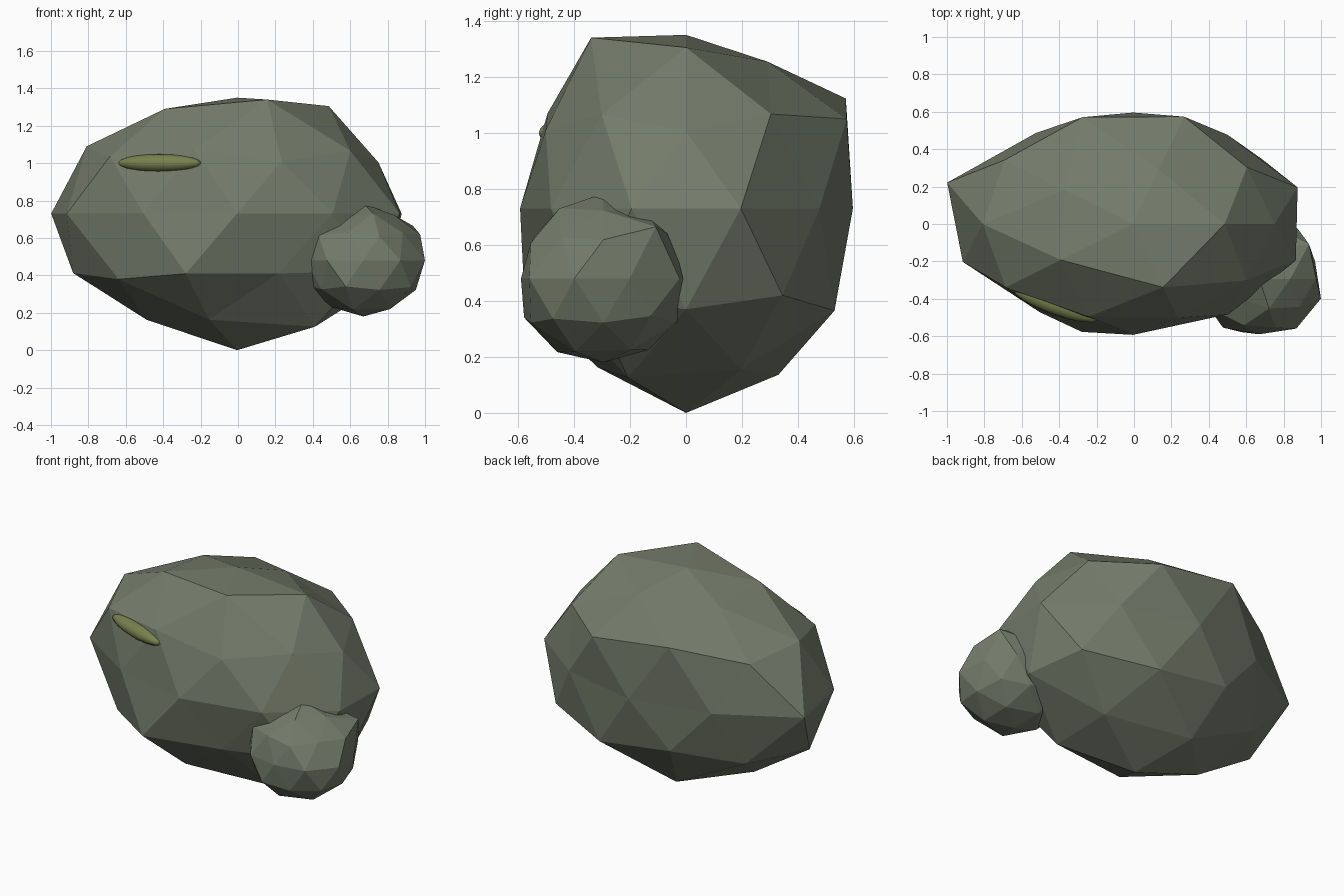
import bpy, bmesh, math
from mathutils import Matrix

if "Cube" in bpy.data.objects:
    bpy.data.objects.remove(bpy.data.objects["Cube"])


def material(name, rgb):
    m = bpy.data.materials.new(name)
    m.diffuse_color = (*rgb, 1.0)
    m.use_nodes = True
    m.node_tree.nodes["Principled BSDF"].inputs["Base Color"].default_value = m.diffuse_color
    return m


STONE = material("grey_green_stone", (0.175, 0.20, 0.145))
MOSS = material("moss_green", (0.19, 0.22, 0.075))


def finish(name, bm, mat):
    me = bpy.data.meshes.new(name)
    bm.to_mesh(me)
    bm.free()
    me.materials.append(mat)
    ob = bpy.data.objects.new(name, me)
    bpy.context.collection.objects.link(ob)
    return ob


def band_key(v):
    # order by level from the top down, then counter-clockwise from +x
    return (-round(v.co.z, 2), round(math.degrees(math.atan2(v.co.y, v.co.x))) % 360)


def rock(name, centre, radii, bumps):
    """Faceted icosphere whose corners are pushed in or out, band by band."""
    bm = bmesh.new()
    bmesh.ops.create_icosphere(bm, subdivisions=2, radius=1.0)
    for v, r in zip(sorted(bm.verts, key=band_key), bumps):
        v.co = [c + s * r * d for c, s, d in zip(centre, radii, v.co)]
    return finish(name, bm, STONE)


# Large boulder
rock("boulder", (-0.005, 0, 0.73), (1.0, 0.685, 0.725), [
    .855,
    .932, .85, .86, .908, .989,
    .885, 1.03, .945, .892, .88,
    .845, .985, .95, .94, .86,
    .925, .86, .87, .88, 1.045, .957, .85, .865, .87, .915,
    .957, .91, .98, .99, .95,
    .945, .957, .93, .92, .84,
    .93, .963, .92, .92, .98,
    1.007])

# Small stone leaning against the front right
rock("small_stone", (0.67, -0.295, 0.48), (0.33, 0.32, 0.30), [
    1.01,
    .95, .95, .95, .88, .98,
    1.17, 1.0, 1.0, .95, .93,
    1.03, 1.0, 1.0, 1.0, .95,
    .95, 1.05, 1.0, 1.0, 1.0, .99, 1.0, .92, 1.02, 1.05,
    1.0, 1.05, 1.0, 1.04, 1.07,
    1.0, 1.0, 1.0, .98, 1.0,
    1.0, 1.0, .98, 1.03, 1.02,
    1.0])

# Thin moss patch hugging the front left face
bm = bmesh.new()
bmesh.ops.create_uvsphere(bm, u_segments=16, v_segments=10, radius=1.0)
bm.transform(Matrix.Translation((-0.42, -0.43, 1.0))
             @ Matrix.Rotation(math.radians(-20), 4, 'Z')
             @ Matrix.Diagonal((0.24, 0.055, 0.048, 1.0)))
for f in bm.faces:
    f.smooth = True
finish("moss_patch", bm, MOSS)
